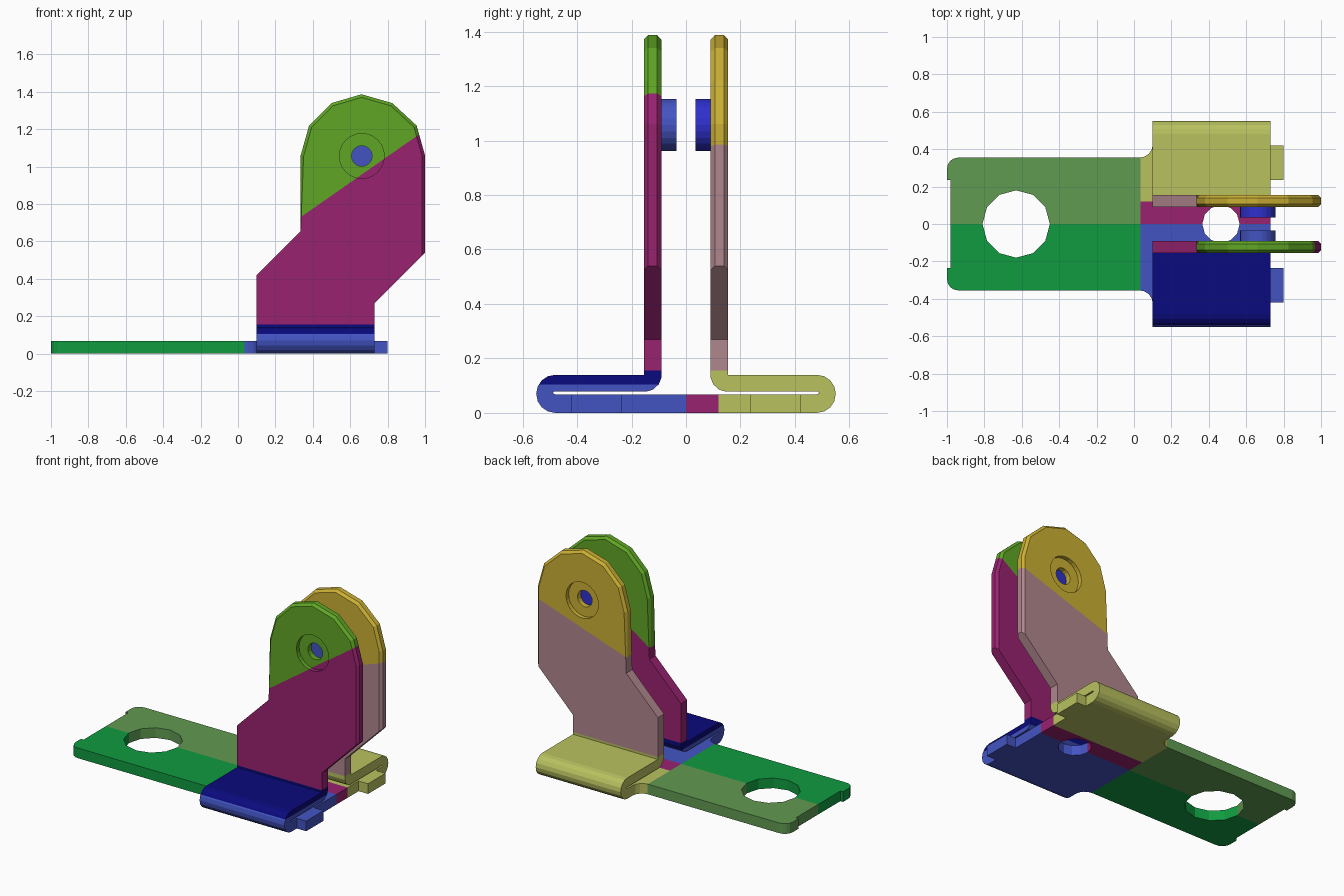
import bpy, bmesh, math
from mathutils import Vector

if "Cube" in bpy.data.objects:
    bpy.data.objects.remove(bpy.data.objects["Cube"], do_unlink=True)


def linear(c):
    c /= 255
    return c / 12.92 if c <= 0.04045 else ((c + 0.055) / 1.055) ** 2.4


PALETTE = {
    "green": (16, 155, 64), "sage": (97, 155, 82), "royal_blue": (67, 84, 194),
    "navy": (10, 10, 125), "magenta": (152, 34, 112), "mauve": (176, 135, 141),
    "gold": (203, 176, 52), "olive_yellow": (185, 193, 95),
    "lime": (96, 166, 37), "bright_blue": (46, 48, 205),
}
MATS = {}
for name, rgb in PALETTE.items():
    m = bpy.data.materials.new(name)
    m.use_nodes = True
    col = (*[linear(v) for v in rgb], 1)
    m.diffuse_color = col
    m.node_tree.nodes["Principled BSDF"].inputs["Base Color"].default_value = col
    MATS[name] = m


def prism(name, pts, place, lo, hi):
    """Extrude a 2D outline from lo to hi; place(u, v, w) gives the 3D point."""
    bm = bmesh.new()
    a = [bm.verts.new(place(u, v, lo)) for u, v in pts]
    b = [bm.verts.new(place(u, v, hi)) for u, v in pts]
    bm.faces.new(a)
    bm.faces.new(b)
    for i in range(len(pts)):
        j = (i + 1) % len(pts)
        bm.faces.new((a[i], a[j], b[j], b[i]))
    bmesh.ops.recalc_face_normals(bm, faces=bm.faces)
    me = bpy.data.meshes.new(name)
    bm.to_mesh(me)
    bm.free()
    ob = bpy.data.objects.new(name, me)
    bpy.context.collection.objects.link(ob)
    return ob


def circle(cx, cy, r, n):
    return [(cx + r * math.cos(2 * math.pi * i / n), cy + r * math.sin(2 * math.pi * i / n))
            for i in range(n)]


def arc(cx, cy, r, a0, a1, n):
    return [(cx + r * math.cos(math.radians(a0 + (a1 - a0) * i / n)),
             cy + r * math.sin(math.radians(a0 + (a1 - a0) * i / n))) for i in range(n + 1)]


def cut(ob, cutters):
    """Subtract the cutters, bake the result and drop the cutters."""
    for c in cutters:
        c.hide_render = True
        mod = ob.modifiers.new("cut", "BOOLEAN")
        mod.operation, mod.solver, mod.object = "DIFFERENCE", "EXACT", c
    bpy.context.view_layer.update()
    me = bpy.data.meshes.new_from_object(
        ob.evaluated_get(bpy.context.evaluated_depsgraph_get()))
    ob.modifiers.clear()
    ob.data = me
    for c in cutters:
        bpy.data.objects.remove(c, do_unlink=True)


def paint(ob, colours, rule=lambda c: 0, planes=()):
    """Split along planes, then colour each face by the rule on its centre."""
    ob.data.materials.clear()
    for c in colours:
        ob.data.materials.append(MATS[c])
    bm = bmesh.new()
    bm.from_mesh(ob.data)
    for co, no in planes:
        bmesh.ops.bisect_plane(bm, geom=bm.verts[:] + bm.edges[:] + bm.faces[:],
                               plane_co=co, plane_no=no, dist=1e-5)
    for f in bm.faces:
        f.material_index = rule(f.calc_center_median())
        f.smooth = False
    bm.to_mesh(ob.data)
    bm.free()


def flat(u, v, w):       # outline in x-y, extruded up
    return (u, v, w)


def upright(u, v, w):    # outline in x-z, extruded along y
    return (u, w, v)


def along_x(u, v, w):    # outline in y-z, extruded along x
    return (w, u, v)


T = 0.068                # sheet thickness
X0, X1 = 0.10, 0.73      # extent of the folded flanges

# Base plate: half outline mirrored across y = 0
half = [(-0.98, 0.235), (-1.0, 0.235)]
half += arc(-0.94, 0.295, 0.06, 180, 90, 4)
half += arc(0.03, 0.425, 0.07, -90, 0, 4)
half += [(X0, 0.48), (X1, 0.48), (X1, 0.42), (0.80, 0.42), (0.80, 0.235), (X1, 0.235)]
base = prism("base_plate", half + [(x, -y) for x, y in reversed(half)], flat, 0, T)
cut(base, [prism("large_hole_cutter", circle(-0.63, 0, 0.18, 12), flat, -0.1, 0.2),
           prism("small_hole_cutter", circle(0.465, 0, 0.1, 12), flat, -0.1, 0.2)])


def base_rule(c):
    if c.x < 0.035:
        return 0 if c.y < 0 else 1
    return 2 if c.y < 0 else (3 if c.y < 0.12 else 4)


paint(base, ["green", "sage", "royal_blue", "magenta", "olive_yellow"], base_rule,
      [((0.035, 0, 0), (1, 0, 0)), ((0, 0, 0), (0, 1, 0)), ((0, 0.12, 0), (0, 1, 0))])

# Folded flange section: hem at the outside, bend up to the arm at the inside
hem = arc(0.48, 0.07, 0.07, -90, 90, 8)
bend = [(0.155, 0.14), (0.155, 0.155), (0.09, 0.155), (0.09, 0.13),
        (0.10, 0.105), (0.12, 0.086), (0.145, 0.078)]
section = hem + bend + [(0.485, 0.078), (0.49, 0.073), (0.48, T)]

# Arm outline with a faceted round head
arm_outline = [(X0, 0.155), (X0, 0.42), (0.335, 0.655), (0.335, 1.06), (0.38, 1.22),
               (0.50, 1.34), (0.66, 1.387), (0.825, 1.34), (0.955, 1.22), (1.0, 1.06),
               (1.0, 0.54), (X1, 0.27), (X1, 0.155)]
PX, PZ = 0.662, 1.057    # pivot centre


def chamfer_head(ob):
    bm = bmesh.new()
    bm.from_mesh(ob.data)
    rim = [e for e in bm.edges
           if abs(e.verts[0].co.y - e.verts[1].co.y) < 1e-5
           and (e.verts[0].co.z + e.verts[1].co.z) / 2 > 0.6]
    bmesh.ops.bevel(bm, geom=rim, offset=0.016, segments=1, affect="EDGES")
    bm.to_mesh(ob.data)
    bm.free()


# Each side: flange, arm with recessed pivot hole, pivot boss on the inner face
SIDES = [
    (-1, "front", ["royal_blue", "navy"], ["magenta", "lime"], "royal_blue",
     (0.335, 0.73), (0.965, 1.17)),
    (1, "back", ["olive_yellow"], ["mauve", "gold"], "bright_blue",
     (0.335, 0.76), (1.0, 0.985)),
]
for s, side, flange_cols, arm_cols, boss_col, p, q in SIDES:
    flange = prism(side + "_flange", [(s * y, z) for y, z in section], along_x, X0, X1)
    if len(flange_cols) == 2:
        paint(flange, flange_cols, lambda c: int(c.z > 0.105),
              [((0, 0, 0.105), (0, 0, 1))])
    else:
        paint(flange, flange_cols)

    arm = prism(side + "_arm", arm_outline, upright, s * 0.09, s * 0.155)
    chamfer_head(arm)
    cut(arm, [prism("recess_cutter", circle(PX, PZ, 0.12, 24), upright, s * 0.127, s * 0.25),
              prism("pivot_hole_cutter", circle(PX, PZ, 0.055, 16), upright, 0, s * 0.3)])
    co = Vector((p[0], 0, p[1]))
    no = Vector((p[1] - q[1], 0, q[0] - p[0])).normalized()
    paint(arm, arm_cols, lambda c: int((c - co).dot(no) > 0), [(co, no)])

    boss = prism(side + "_pivot_boss", circle(PX, PZ, 0.095, 24), upright,
                 s * 0.035, s * 0.092)
    paint(boss, [boss_col])
